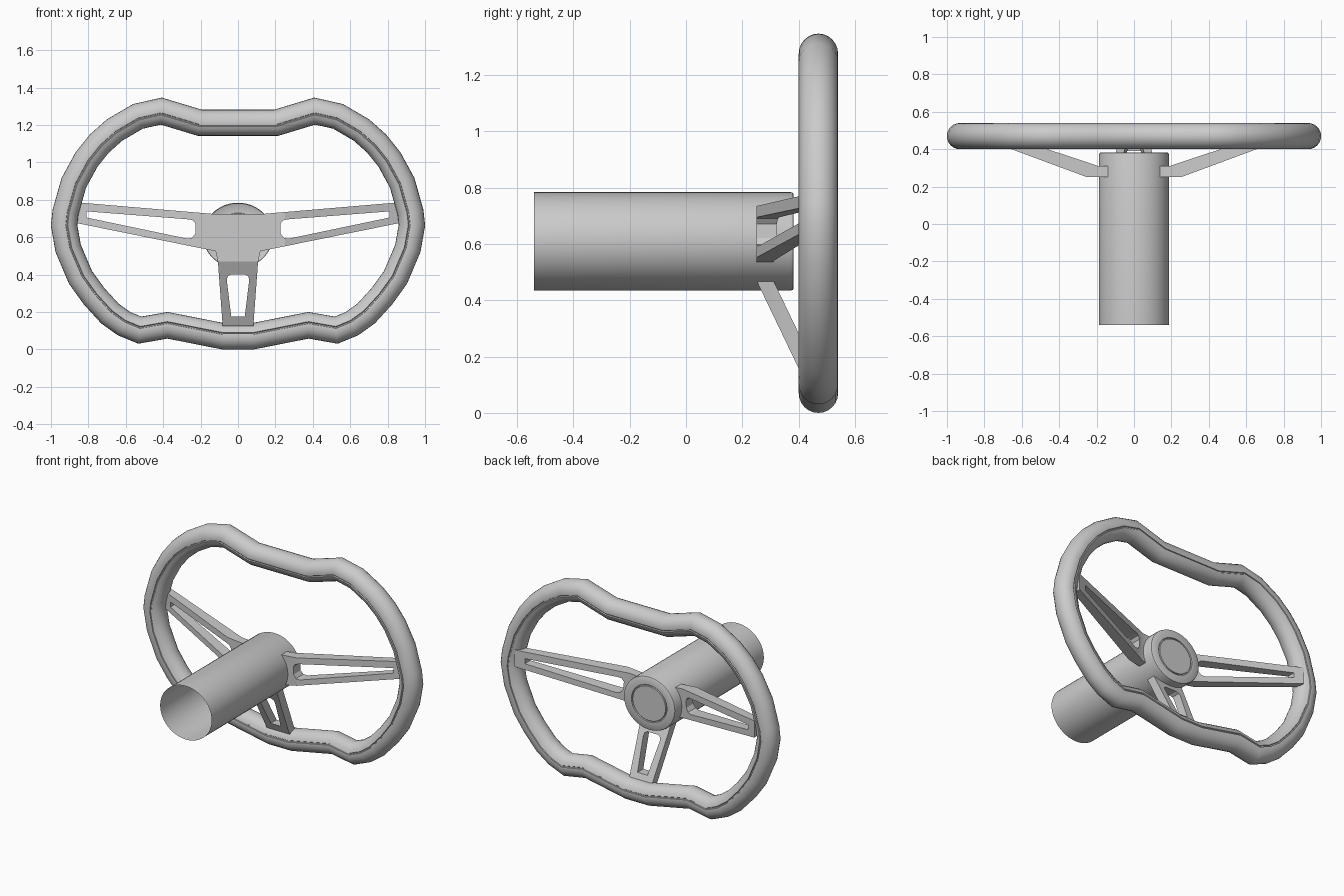
import bpy, bmesh, math
from mathutils import Vector

if "Cube" in bpy.data.objects:
    bpy.data.objects.remove(bpy.data.objects["Cube"])


def finish(name, bm, angle=35):
    bmesh.ops.recalc_face_normals(bm, faces=bm.faces)
    me = bpy.data.meshes.new(name)
    bm.to_mesh(me)
    bm.free()
    ob = bpy.data.objects.new(name, me)
    bpy.context.collection.objects.link(ob)
    bpy.ops.object.select_all(action='DESELECT')
    ob.select_set(True)
    bpy.context.view_layer.objects.active = ob
    bpy.ops.object.shade_smooth_by_angle(angle=math.radians(angle))
    return ob


def bridge(bm, a, b):
    n = len(a)
    for i in range(n):
        bm.faces.new((a[i], a[(i + 1) % n], b[(i + 1) % n], b[i]))


# Rim: round grip with two seam grooves, swept along a mirrored centre line
half = [(.205, 1.212), (.41, 1.274), (.535, 1.246), (.66, 1.173), (.742, 1.1),
        (.81, 1.015), (.878, .89), (.922, .735), (.93, .665), (.908, .54),
        (.842, .385), (.77, .285), (.685, .192), (.61, .138), (.525, .103),
        (.377, .129), (.078, .07)]
path = [Vector(p) for p in half] + [Vector((-x, z)) for x, z in reversed(half)]
front = [(a, .07) for a in range(0, 91, 15)]
front += [(97, .07), (99, .064), (104, .064), (106, .07)]
front += [(a, .07) for a in range(120, 180, 15)]
section = front + [(180, .07)] + [(360 - a, r) for a, r in reversed(front[1:])]

bm = bmesh.new()
rings = []
for i, p in enumerate(path):
    d0 = (p - path[i - 1]).normalized()
    d1 = (path[(i + 1) % len(path)] - p).normalized()
    n0, n1 = Vector((-d0.y, d0.x)), Vector((-d1.y, d1.x))
    m = (n0 + n1).normalized()
    m /= m.dot(n0)
    ring = []
    for a, r in section:
        a = math.radians(a)
        q = p + m * r * math.cos(a)
        ring.append(bm.verts.new((q.x, .47 - r * math.sin(a), q.y)))
    rings.append(ring)
for i in range(len(rings)):
    bridge(bm, rings[i - 1], rings[i])
finish("rim", bm)

# Column: open tube at the front, closed cap with a ring groove at the back
bm = bmesh.new()
prev = None
for s, y in [(1, -.54), (1, .37), (.985, .379), (.96, .382), (.69, .382),
             (.68, .374), (.65, .374), (.64, .382)]:
    ring = [bm.verts.new((.187 * s * math.cos(t), y, .609 + .175 * s * math.sin(t)))
            for t in (math.tau * k / 48 for k in range(48))]
    if prev:
        bridge(bm, prev, ring)
    prev = ring
bm.faces.new(prev)
col = finish("column", bm)

# Spokes: flat three-arm plate with windows, cut at the bend lines and swept back
right = [(.14, .725), (.87, .787), (.87, .677), (.12, .525), (.107, .465), (.082, .125)]
outline = right + [(-x, z) for x, z in reversed(right)]
window = [(.81, .738), (.81, .705), (.27, .592), (.245, .597), (.228, .62),
          (.226, .67), (.24, .69), (.26, .695)]
leg_half = [(.036, .175), (.06, .37), (.056, .39), (.04, .4)]
holes = [window, [(-x, z) for x, z in window],
         leg_half + [(-x, z) for x, z in reversed(leg_half)]]

bm = bmesh.new()
for loop in [outline] + holes:
    vs = [bm.verts.new((x, 0, z)) for x, z in loop]
    for i in range(len(vs)):
        bm.edges.new((vs[i - 1], vs[i]))
bmesh.ops.triangle_fill(bm, use_beauty=True, use_dissolve=False,
                        edges=bm.edges[:], normal=(0, -1, 0))
for co, no in [((.25, 0, 0), (1, 0, 0)), ((-.25, 0, 0), (1, 0, 0)),
               ((.19, 0, 0), (1, 0, 0)), ((-.19, 0, 0), (1, 0, 0)),
               ((0, 0, .47), (0, 0, 1))]:
    bmesh.ops.bisect_plane(bm, geom=bm.verts[:] + bm.edges[:] + bm.faces[:],
                           plane_co=co, plane_no=no, dist=1e-5)
ext = bmesh.ops.extrude_face_region(bm, geom=bm.faces[:])
back = {g for g in ext["geom"] if isinstance(g, bmesh.types.BMVert)}
for v in bm.verts:
    x, drop = abs(v.co.x), .48 * max(0, .47 - v.co.z)
    if v in back:
        v.co.y = .31 + .33 * max(0, x - .19) + drop
    else:
        v.co.y = .25 + .37 * max(0, x - .25) + drop
finish("spokes", bm, 20)
